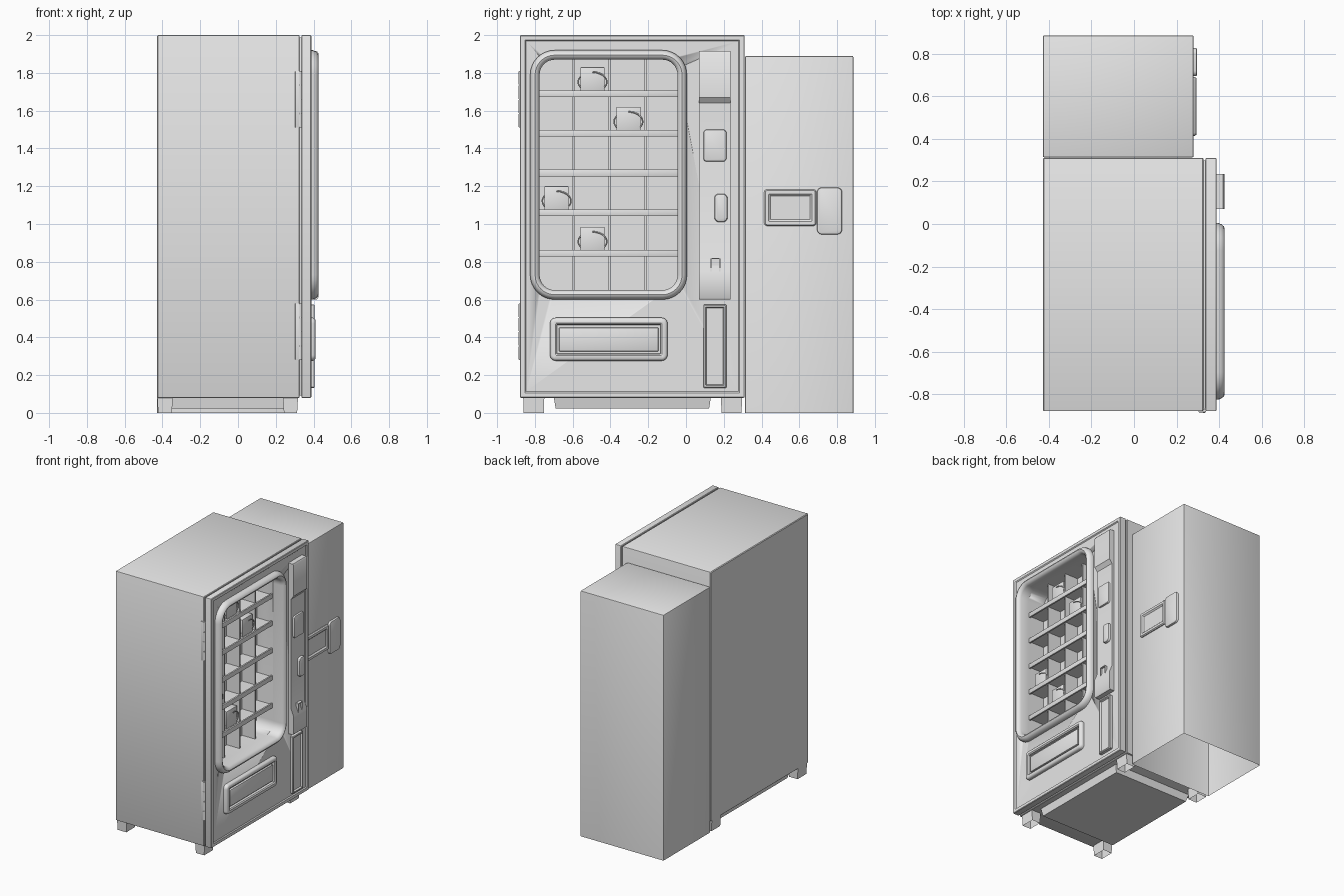
import bpy, bmesh, math

if "Cube" in bpy.data.objects:
    bpy.data.objects.remove(bpy.data.objects["Cube"])

grey = bpy.data.materials.new("plain_grey")
grey.diffuse_color = (0.8, 0.8, 0.8, 1)
grey.use_nodes = True
grey.node_tree.nodes["Principled BSDF"].inputs["Base Color"].default_value = grey.diffuse_color


def finish(name, bm):
    bmesh.ops.recalc_face_normals(bm, faces=bm.faces)
    me = bpy.data.meshes.new(name)
    bm.to_mesh(me)
    bm.free()
    me.materials.append(grey)
    ob = bpy.data.objects.new(name, me)
    bpy.context.collection.objects.link(ob)
    bpy.ops.object.select_all(action='DESELECT')
    ob.select_set(True)
    bpy.context.view_layer.objects.active = ob
    bpy.ops.object.shade_smooth_by_angle(angle=math.radians(35))
    return ob


def box(name, lo, hi, bevel=0.0, open_bottom=False):
    bm = bmesh.new()
    bmesh.ops.create_cube(bm, size=1)
    for v in bm.verts:
        v.co = [(a + b) / 2 + c * (b - a) for a, b, c in zip(lo, hi, v.co)]
    if open_bottom:
        bm.normal_update()
        low = [f for f in bm.faces if f.normal.z < -0.5]
        bmesh.ops.delete(bm, geom=low, context='FACES_ONLY')
    if bevel:
        edges = [e for e in bm.edges if not e.is_boundary]
        bmesh.ops.bevel(bm, geom=edges, offset=bevel, segments=2, profile=0.5, affect='EDGES')
    return finish(name, bm)


def outline(rect, r, grow, seg):
    """Rounded rectangle in the y-z plane, grown outward by an offset."""
    y0, y1, z0, z1 = rect
    rr = max(r + grow, 0.002)
    pts = []
    for k, (cy, cz) in enumerate(((y1 + grow - rr, z1 + grow - rr), (y0 - grow + rr, z1 + grow - rr),
                                  (y0 - grow + rr, z0 - grow + rr), (y1 + grow - rr, z0 - grow + rr))):
        for i in range(seg + 1):
            a = math.pi / 2 * (k + i / seg)
            pts.append((cy + rr * math.cos(a), cz + rr * math.sin(a)))
    return pts


def loft(name, rect, r, steps, seg=5, caps=True):
    """Stack rounded rectangles along x; steps are (offset, x)."""
    bm = bmesh.new()
    rings = [[bm.verts.new((x, y, z)) for y, z in outline(rect, r, o, seg)] for o, x in steps]
    n = len(rings[0])
    for a, b in zip(rings, rings[1:]):
        for i in range(n):
            j = (i + 1) % n
            bm.faces.new((a[i], a[j], b[j], b[i]))
    if caps:
        bm.faces.new(rings[0])
        bm.faces.new(rings[-1])
    return finish(name, bm)


def plate(name, rect, r, x0, x1, soft=0.008):
    return loft(name, rect, r, [(0, x0), (0, x1 - soft), (-soft * 0.3, x1 - soft * 0.3), (-soft, x1)])


def cut(ob, cutter):
    m = ob.modifiers.new("opening", 'BOOLEAN')
    m.operation, m.solver, m.object = 'DIFFERENCE', 'EXACT', cutter
    bpy.ops.object.select_all(action='DESELECT')
    ob.select_set(True)
    bpy.context.view_layer.objects.active = ob
    bpy.ops.object.modifier_apply(modifier=m.name)


# Cabinet with gasket step, and the door with a sunken face
shell = (-0.879, 0.31, 0.08, 2.0)
cabinet = loft("cabinet", shell, 0.006, [(-0.005, -0.428), (0, -0.423), (0, 0.322), (-0.004, 0.326),
                                         (-0.012, 0.326), (-0.012, 0.34)], 2)
door = loft("door", shell, 0.006, [(-0.004, 0.335), (0, 0.339), (0, 0.384), (-0.004, 0.388),
                                   (-0.026, 0.388), (-0.032, 0.381)], 2)

# Window opening through door and into cabinet
glass = (-0.775, -0.045, 0.65, 1.87)
cutter = loft("window_cutter", (-0.778, -0.042, 0.647, 1.873), 0.083, [(0, 0.19), (0, 0.6)], 8)
cut(cabinet, cutter)
cut(door, cutter)
cutter.hide_render = True
cutter.hide_viewport = True

# Rounded window surround
loft("window_frame", glass, 0.08,
     [(0, 0.33), (0, 0.40), (0.005, 0.412), (0.014, 0.422), (0.024, 0.426), (0.034, 0.422),
      (0.043, 0.412), (0.05, 0.396), (0.05, 0.375)], 8, caps=False)

# Shelves and dividers
shelves = (1.69, 1.48, 1.27, 1.06, 0.845)
for z in shelves:
    box("shelf", (0.185, -0.777, z - 0.006), (0.315, -0.043, z + 0.006))
    box("shelf_lip", (0.312, -0.777, z - 0.018), (0.325, -0.043, z + 0.018), 0.002)
for y in (-0.595, -0.405, -0.215):
    box("divider", (0.185, y - 0.006, 0.648), (0.30, y + 0.006, 1.872))

# Snacks held in wire coils
for y, z in ((-0.495, 1.69), (-0.305, 1.48), (-0.685, 1.06), (-0.495, 0.845)):
    box("snack", (0.20, y - 0.064, z + 0.006), (0.295, y + 0.064, z + 0.14), 0.004)
    cu = bpy.data.curves.new("coil", 'CURVE')
    cu.dimensions, cu.bevel_depth, cu.bevel_resolution = '3D', 0.004, 1
    sp = cu.splines.new('POLY')
    sp.points.add(72)
    for i, p in enumerate(sp.points):
        a = 2 * math.pi * i / 24 + math.pi / 2
        p.co = (0.195 + 0.11 * i / 72, y + 0.076 * math.cos(a), z + 0.062 + 0.052 * math.sin(a), 1)
    cu.materials.append(grey)
    bpy.context.collection.objects.link(bpy.data.objects.new("coil", cu))

# Control column: side profile extruded across its width
profile = [(0.375, 1.915), (0.418, 1.915), (0.425, 1.905), (0.425, 1.67), (0.402, 1.64), (0.402, 0.80),
           (0.425, 0.745), (0.425, 0.61), (0.418, 0.6), (0.375, 0.6)]
bm = bmesh.new()
face = bm.faces.new([bm.verts.new((x, 0.07, z)) for x, z in profile])
ext = bmesh.ops.extrude_face_region(bm, geom=[face])
for v in ext["geom"]:
    if isinstance(v, bmesh.types.BMVert):
        v.co.y = 0.235
finish("control_column", bm)

# Keypad, coin return knob and coin slot
plate("keypad", (0.092, 0.214, 1.33, 1.50), 0.02, 0.39, 0.416)
plate("knob", (0.15, 0.22, 1.01, 1.16), 0.025, 0.39, 0.422, 0.012)
loft("coin_slot", (0.13, 0.182, 0.737, 0.82), 0.003,
     [(0, 0.39), (0, 0.424), (-0.006, 0.424), (-0.006, 0.41)], 1)

# Lower service panel and delivery flap, both with sunken centres
loft("service_panel", (0.092, 0.214, 0.133, 0.573), 0.003,
     [(0, 0.375), (0, 0.402), (-0.004, 0.406), (-0.012, 0.406), (-0.017, 0.394)], 1)
loft("delivery_surround", (-0.72, -0.098, 0.276, 0.504), 0.03,
     [(0, 0.375), (0, 0.396), (-0.004, 0.405), (-0.012, 0.41), (-0.028, 0.41), (-0.036, 0.403), (-0.038, 0.386)], 5)
box("delivery_flap", (0.38, -0.672, 0.325), (0.402, -0.146, 0.452), 0.006)

# Hinges down the left edge
for z0 in (0.28, 1.51):
    box("hinge_leaf", (0.303, -0.884, z0), (0.338, -0.875, z0 + 0.30), 0.002)
    for k in range(4):
        bm = bmesh.new()
        bmesh.ops.create_cone(bm, cap_ends=True, segments=12, radius1=0.009, radius2=0.009, depth=0.07)
        bmesh.ops.translate(bm, verts=bm.verts, vec=(0.329, -0.8785, z0 + 0.0375 + k * 0.075))
        finish("hinge_knuckle", bm)

# Feet and tapered base pan
for x0, x1 in ((-0.428, -0.345), (0.238, 0.318)):
    for y0, y1 in ((-0.862, -0.75), (0.185, 0.297)):
        foot = box("foot", (x0, y0, 0), (x1, y1, 0.085), 0, True)
        for v in foot.data.vertices:
            if v.co.z < 0.01:
                v.co.x += 0.005 if v.co.x < (x0 + x1) / 2 else -0.005
                v.co.y += 0.003 if v.co.y < (y0 + y1) / 2 else -0.003
pan = box("base_pan", (-0.40, -0.70, 0.022), (0.28, 0.132, 0.085))
for v in pan.data.vertices:
    if v.co.z < 0.05:
        v.co.x *= 0.95
        v.co.y += 0.01 if v.co.y < -0.3 else -0.01

# Change machine beside the cabinet, open underneath
box("side_machine", (-0.428, 0.313, 0), (0.28, 0.886, 1.89), 0.007, True)
loft("screen_bezel", (0.414, 0.69, 0.99, 1.183), 0.015,
     [(0, 0.27), (0, 0.286), (-0.006, 0.294), (-0.024, 0.294), (-0.034, 0.284)], 4)
plate("note_reader", (0.694, 0.826, 0.945, 1.193), 0.025, 0.27, 0.297)
